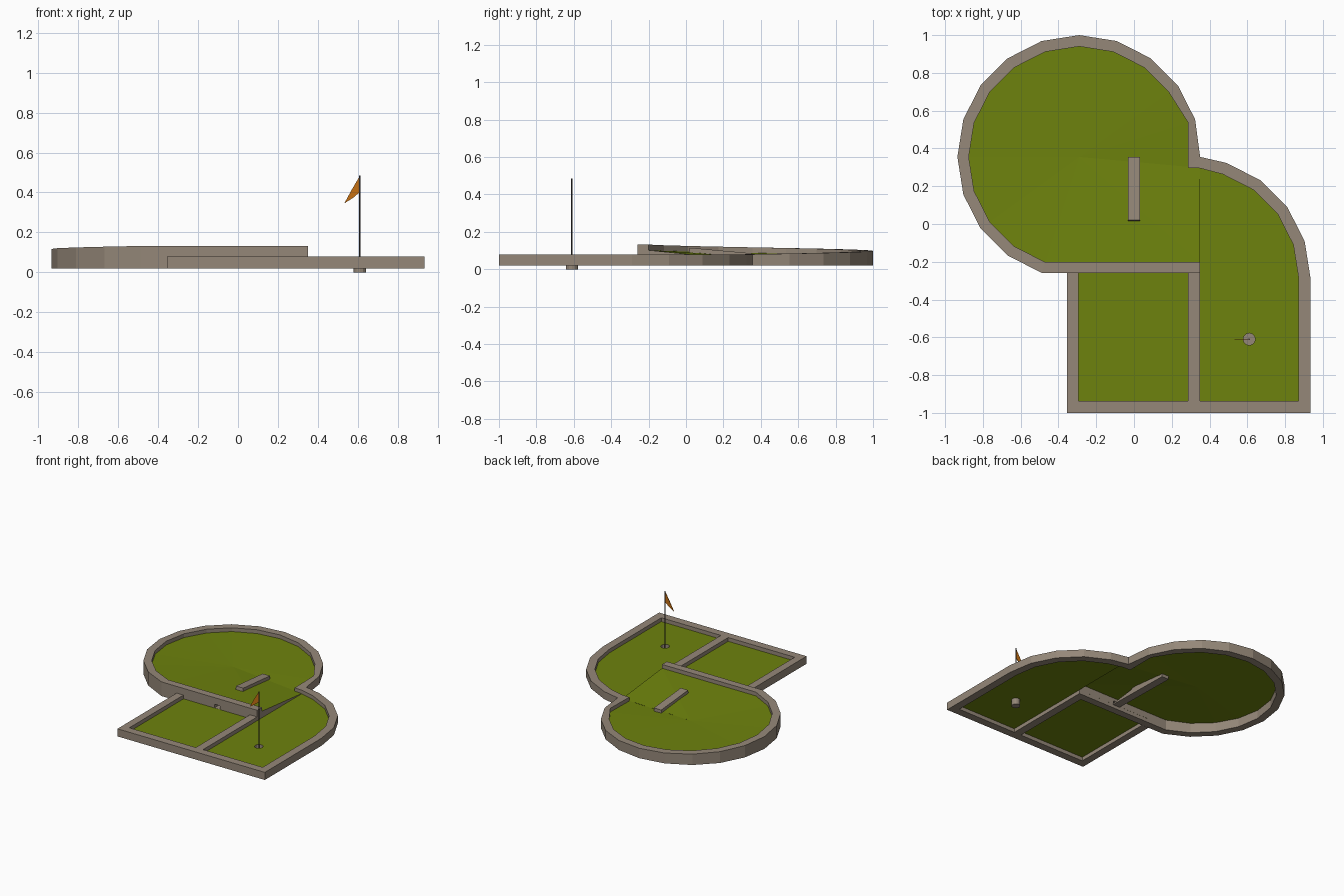
import bpy, bmesh, math
from mathutils import Vector

if "Cube" in bpy.data.objects:
    bpy.data.objects.remove(bpy.data.objects["Cube"])


def mat(name, col):
    m = bpy.data.materials.new(name)
    m.diffuse_color = (*col, 1)
    m.use_nodes = True
    m.node_tree.nodes["Principled BSDF"].inputs["Base Color"].default_value = m.diffuse_color
    return m


STONE = mat("stone", (0.30, 0.245, 0.19))
TURF = mat("turf", (0.155, 0.225, 0.004))
ORANGE = mat("flag_orange", (0.56, 0.16, 0.006))
DARK = mat("pole_dark", (0.05, 0.045, 0.045))


def make(name, verts, faces, material, fix=True):
    me = bpy.data.meshes.new(name)
    me.from_pydata([tuple(v) for v in verts], [], faces)
    if fix:
        bm = bmesh.new()
        bm.from_mesh(me)
        bmesh.ops.recalc_face_normals(bm, faces=bm.faces)
        bm.to_mesh(me)
        bm.free()
    me.materials.append(material)
    ob = bpy.data.objects.new(name, me)
    bpy.context.collection.objects.link(ob)
    return ob


def box(name, lo, hi, material):
    v = [(x, y, z) for x in (lo[0], hi[0]) for y in (lo[1], hi[1]) for z in (lo[2], hi[2])]
    f = [(0, 1, 3, 2), (4, 6, 7, 5), (0, 4, 5, 1), (2, 3, 7, 6), (0, 2, 6, 4), (1, 5, 7, 3)]
    return make(name, v, f, material)


def wall(name, sections, z0=0.02):
    """Loft a kerb through (outer xy, inner xy, top z) sections."""
    v, f = [], []
    for o, i, z in sections:
        v += [(*o, z0), (*o, z), (*i, z), (*i, z0)]
    n = len(sections)
    for k in range(n - 1):
        a = 4 * k
        f += [(a + j, a + (j + 1) % 4, a + 4 + (j + 1) % 4, a + 4 + j) for j in range(4)]
    f += [(0, 1, 2, 3), (4 * n - 4, 4 * n - 3, 4 * n - 2, 4 * n - 1)]
    return make(name, v, f, STONE)


def polar(cx, cy, r, deg):
    a = math.radians(deg)
    return (cx + r * math.cos(a), cy + r * math.sin(a))


C1, C2 = (-0.29, 0.355), (0.29, -0.29)
R, RI = 0.645, 0.585
JOINT = ((0.35, 0.355), (0.287, 0.298), 0.08)

# spiral kerb round the upper green, rising anticlockwise
upper = [JOINT]
for d in range(18, 253, 18):
    inner = (0.287, 0.536) if d == 18 else polar(*C1, RI, d)
    upper.append((polar(*C1, R, d), inner, 0.08 + 0.052 * d / 252))
upper.append(((0.35, -0.26), (0.35, -0.2), 0.132))
upper_wall = wall("upper_wall", upper)

# small exit hole through the front of the upper kerb
cutter = box("exit_cutter", (-0.025, -0.3, 0.051), (0.025, -0.15, 0.08), STONE)
cutter.hide_render = True
cutter.hide_viewport = True
mod = upper_wall.modifiers.new("exit_hole", 'BOOLEAN')
mod.operation = 'DIFFERENCE'
mod.solver = 'EXACT'
mod.object = cutter

# lower kerb: quarter bend, straight sides and divider
lower = [JOINT, ((0.355, 0.354), (0.35, 0.295), 0.08)]
for d in range(72, -1, -18):
    lower.append((polar(*C2, R, d), polar(*C2, 0.582, d), 0.08))
lower += [((0.935, -1), (0.872, -0.937), 0.08),
          ((-0.355, -1), (-0.295, -0.937), 0.08),
          ((-0.355, -0.26), (-0.295, -0.26), 0.08)]
wall("lower_wall", lower)
box("divider_wall", (0.287, -0.937, 0.02), (0.35, -0.255, 0.08), STONE)

# upper green: fan that climbs with the kerb, then drops back toward the step
pts = [(*i, z - 0.03) for o, i, z in upper]
pts.append((0.35, 0.297, 0.052))
fan = [(*C1, 0.07)] + pts
n = len(fan)
make("upper_green", fan, [(0, k, k % (n - 1) + 1) for k in range(1, n)], TURF)

# wedge-shaped riser under the edge of the upper green
make("step_riser", [(0.35, -0.26, 0.05), (0.35, 0.297, 0.05), (0.35, 0.297, 0.052),
                    (0.35, -0.2, 0.102), (0.35, -0.26, 0.102)], [(0, 1, 2, 3, 4)], STONE, False)

# tee green
make("tee_green", [(-0.295, -0.937, 0.05), (0.287, -0.937, 0.05),
                   (0.287, -0.2, 0.05), (-0.295, -0.2, 0.05)], [(0, 1, 2, 3)], TURF, False)

# hole green, with a round opening for the cup
HX, HY, HR = 0.61, -0.61, 0.032
bm = bmesh.new()
rim = [(0.35, -0.937)] + [(0.872, -0.937)] + [i for o, i, z in lower[2:7]][::-1] + [(0.35, 0.295)]
ring = [polar(HX, HY, HR, 30 * k) for k in range(12)]
edges = []
for loop in (rim, ring):
    vs = [bm.verts.new((*p, 0.05)) for p in loop]
    edges += [bm.edges.new((vs[k], vs[(k + 1) % len(vs)])) for k in range(len(vs))]
bmesh.ops.triangle_fill(bm, edges=edges, use_beauty=True, normal=Vector((0, 0, 1)))
me = bpy.data.meshes.new("hole_green")
bm.to_mesh(me)
bm.free()
me.materials.append(TURF)
bpy.context.collection.objects.link(bpy.data.objects.new("hole_green", me))

# cup: open cylinder with a bottom
v = [(*p, z) for z in (0.0, 0.05) for p in ring]
make("cup", v, [(k, (k + 1) % 12, (k + 1) % 12 + 12, k + 12) for k in range(12)]
     + [tuple(range(12))], STONE)

# sloping tunnel block on the upper green, running down to the exit hole
prof = [(0.355, 0.085), (0.02, 0.115), (0.015, 0.08), (-0.2, 0.052), (-0.2, 0.045), (0.355, 0.035)]
m = len(prof)
make("tunnel_block", [(x, y, z) for x in (-0.032, 0.032) for y, z in prof],
     [tuple(range(m)), tuple(range(m, 2 * m))]
     + [(k, (k + 1) % m, (k + 1) % m + m, k + m) for k in range(m)], STONE)

# flag pole and pennant
bpy.ops.mesh.primitive_cylinder_add(vertices=6, radius=0.004, depth=0.483,
                                    location=(HX, HY, 0.2425))
pole = bpy.context.object
pole.name = "flag_pole"
pole.data.materials.append(DARK)
flag = [(0.61, 0.482), (0.573, 0.42), (0.532, 0.345), (0.575, 0.372), (0.61, 0.402)]
f = len(flag)
make("flag", [(x, y, z) for y in (HY - 0.002, HY + 0.002) for x, z in flag],
     [tuple(range(f)), tuple(range(f, 2 * f))]
     + [(k, (k + 1) % f, (k + 1) % f + f, k + f) for k in range(f)], ORANGE)
